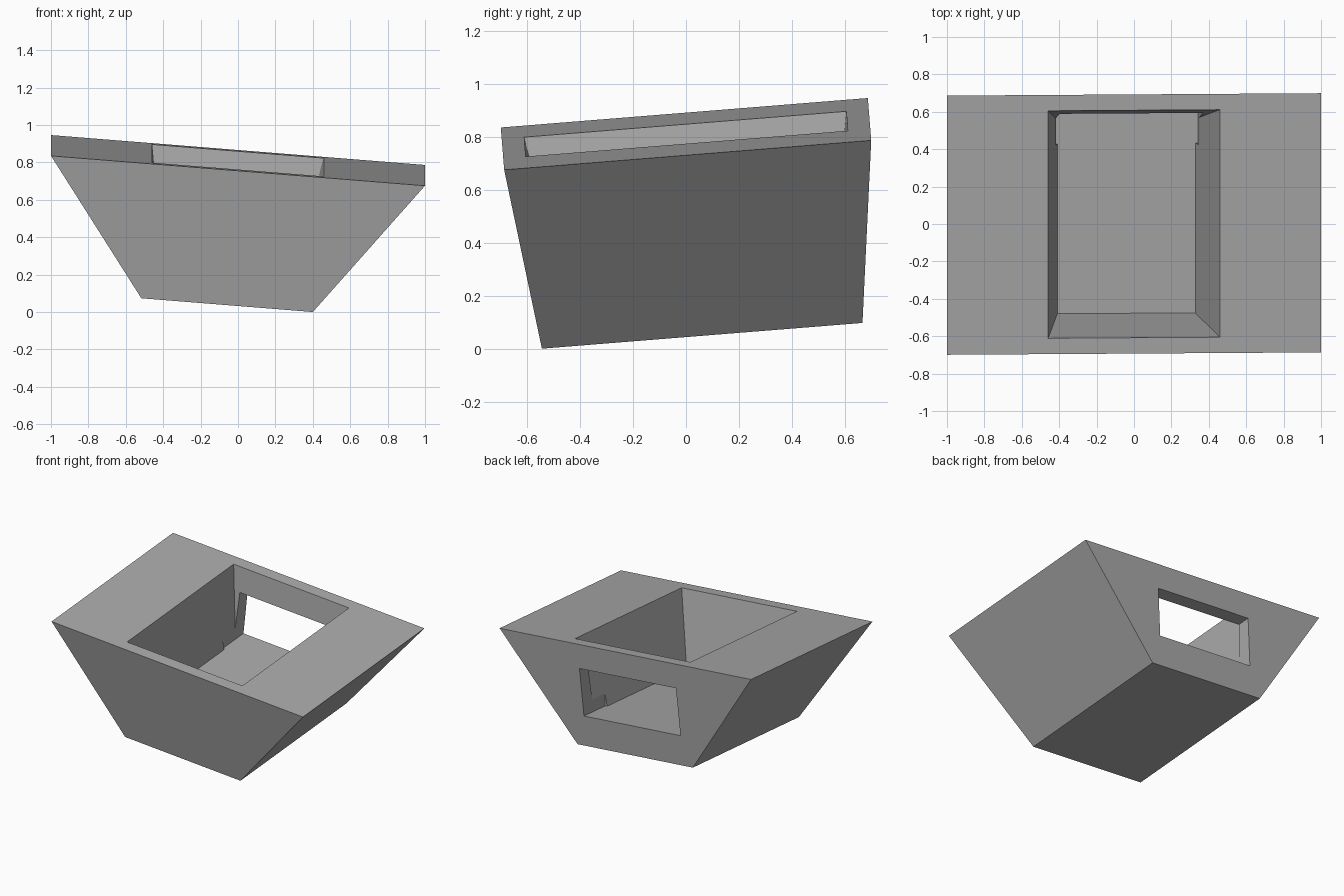
import bpy
import bmesh
from mathutils import Matrix

cube = bpy.data.objects.get("Cube")
if cube:
    bpy.data.objects.remove(cube, do_unlink=True)

grey = bpy.data.materials.new("plain grey")
grey.use_nodes = True
colour = (0.4, 0.4, 0.4, 1)
grey.diffuse_color = colour
grey.node_tree.nodes["Principled BSDF"].inputs["Base Color"].default_value = colour


def frustum(name, top_size, bottom_size, top_z, bottom_z, y=0):
    """Box with separate half sizes for its top and bottom."""
    bm = bmesh.new()
    bmesh.ops.create_cube(bm, size=2)
    for v in bm.verts:
        upper = v.co.z > 0
        hx, hy = top_size if upper else bottom_size
        v.co = (v.co.x * hx, y + v.co.y * hy, top_z if upper else bottom_z)
    mesh = bpy.data.meshes.new(name)
    bm.to_mesh(mesh)
    bm.free()
    mesh.materials.append(grey)
    obj = bpy.data.objects.new(name, mesh)
    bpy.context.collection.objects.link(obj)
    return obj


def cut(obj, cutter):
    """Subtract the cutter and remove it."""
    mod = obj.modifiers.new("cut", 'BOOLEAN')
    mod.operation = 'DIFFERENCE'
    mod.solver = 'EXACT'
    mod.object = cutter
    bpy.context.view_layer.objects.active = obj
    bpy.ops.object.modifier_apply(modifier=mod.name)
    bpy.data.objects.remove(cutter, do_unlink=True)


# Tapered outer body, with its top face at local zero
FLOOR = -0.515
body = frustum("tapered_housing", (1.003, 0.695), (0.46, 0.607), 0, -0.73)

# Tapered cavity, open at the top
cut(body, frustum("cavity_cutter", (0.46, 0.61), (0.37, 0.52), 0, FLOOR))

# Rectangular window through the back wall, level with the cavity floor
cut(body, frustum("window_cutter", (0.385, 0.2), (0.385, 0.2), -0.175, FLOOR, y=0.59))

# Tilt the whole housing on two axes
tilt = Matrix.Rotation(0.08, 4, 'X') @ Matrix.Rotation(0.08, 4, 'Y')
body.data.transform(Matrix.Translation((0, 0, 0.807)) @ tilt)
lowest = min(v.co.z for v in body.data.vertices)
body.data.transform(Matrix.Translation((0, 0, -lowest)))
